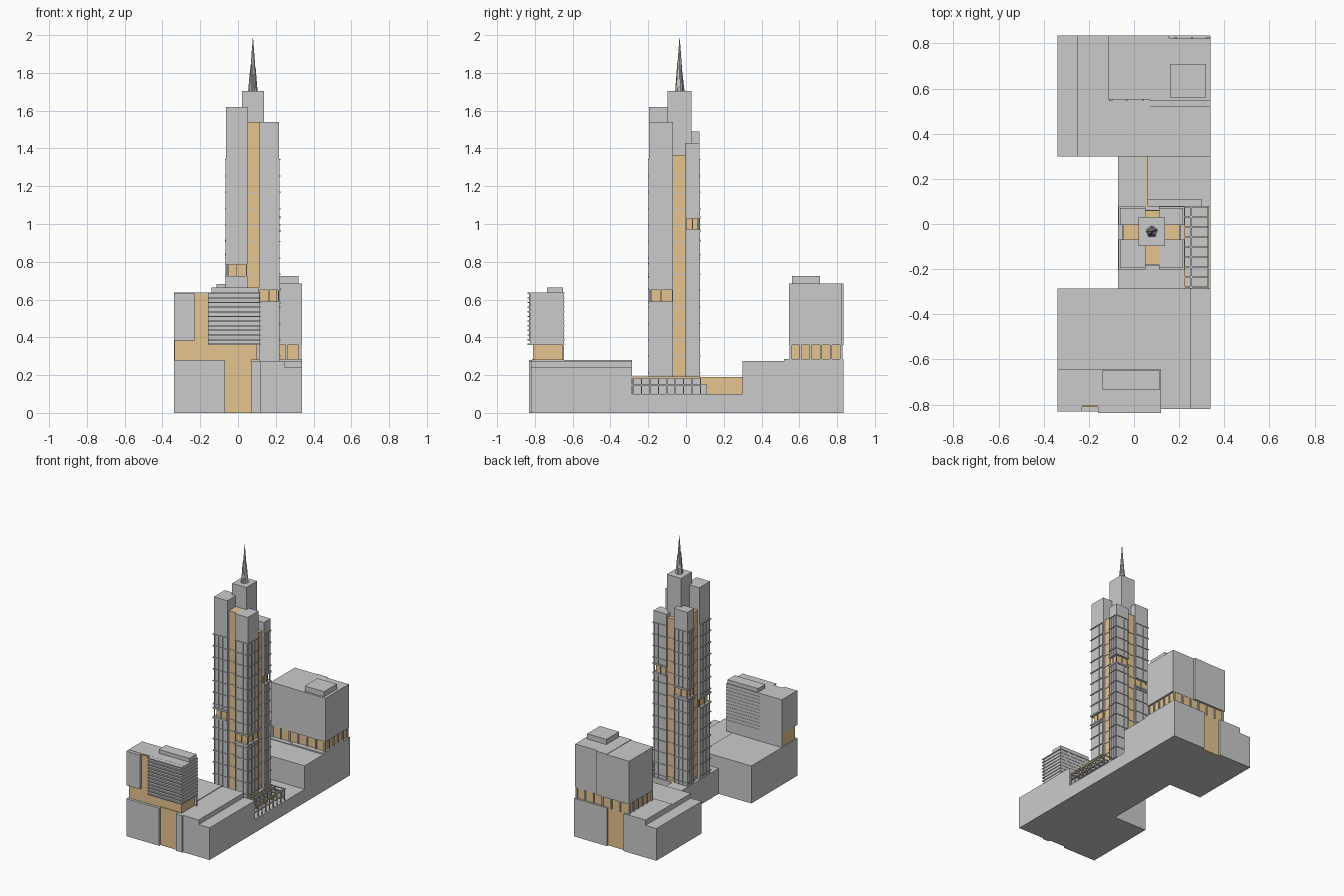
import bpy, bmesh, math
from mathutils import Matrix, Vector

tan = bpy.data.materials.new("tan_stone")
tan.diffuse_color = (0.8, 0.56, 0.28, 1)


def boxes(name, items, mat=None):
    """One object made of boxes given as (x0, x1, y0, y1, z0, z1)."""
    bm = bmesh.new()
    for x0, x1, y0, y1, z0, z1 in items:
        m = Matrix.Translation(((x0 + x1) / 2, (y0 + y1) / 2, (z0 + z1) / 2))
        m = m @ Matrix.Diagonal((x1 - x0, y1 - y0, z1 - z0, 1))
        bmesh.ops.create_cube(bm, size=1, matrix=m)
    me = bpy.data.meshes.new(name)
    bm.to_mesh(me)
    bm.free()
    ob = bpy.data.objects.new(name, me)
    bpy.context.collection.objects.link(ob)
    if mat:
        me.materials.append(mat)
    return ob


# front podium with a central tan entrance recess and a lower east strip
boxes("front_podium", [(-.34, -.07, -.83, -.285, 0, .28), (-.07, .07, -.805, -.285, 0, .28),
                       (.07, .12, -.83, -.285, 0, .275), (.12, .25, -.82, -.285, 0, .275),
                       (.25, .34, -.82, -.285, 0, .24)])
boxes("front_entrance", [(-.07, .07, -.815, -.805, 0, .285)], tan)

# front slab building: tan core, grey volumes, louvres, roof plant
boxes("slab_core", [(-.335, .10, -.81, -.65, .28, .63)], tan)
boxes("slab_volumes", [(-.34, -.23, -.83, -.65, .38, .635), (-.16, .115, -.825, -.65, .36, .635),
                       (-.34, .115, -.805, -.645, .625, .637), (-.34, .115, -.655, -.645, .28, .635)])
boxes("slab_louvres", [(-.16, .12, -.838, -.643, .36 + i * .0245, .367 + i * .0245) for i in range(12)])
boxes("slab_roof_plant", [(-.14, .112, -.735, -.65, .635, .665)])

# back podium
boxes("back_podium", [(-.34, -.25, .30, .835, 0, .24), (-.25, .07, .30, .545, 0, .275),
                      (.07, .34, .30, .52, 0, .275), (-.25, -.07, .52, .835, 0, .28),
                      (-.07, .07, .52, .81, 0, .28), (.07, .34, .52, .835, 0, .285)])
boxes("back_entrance", [(-.07, .07, .81, .82, 0, .285)], tan)

# back building raised on a tan storey with piers
boxes("back_tan_storey", [(-.10, .325, .555, .82, .28, .365)], tan)
piers = []
for i in range(7):
    x = -.11 + i * .0725
    piers += [(x, x + .01, .547, .56, .28, .36), (x, x + .01, .815, .828, .28, .36)]
for i in range(6):
    y = .547 + i * .054
    piers += [(.32, .333, y, y + .01, .28, .36), (-.108, -.095, y, y + .01, .28, .36)]
boxes("back_piers", piers)
boxes("back_building", [(-.115, .07, .552, .835, .36, .683), (.07, .155, .545, .835, .36, .686),
                        (.155, .34, .545, .822, .36, .686)])
boxes("back_roof_plant", [(.16, .32, .56, .71, .685, .725)])

# middle podium and terrace between the two ends
boxes("middle_podium", [(-.07, .34, -.285, .30, 0, .10), (-.07, .22, -.285, .08, .10, .19),
                        (-.07, .05, .08, .30, .10, .19), (.06, .30, .08, .11, .10, .15)])
boxes("terrace_wall", [(.05, .06, .08, .30, .10, .19)], tan)

# terrace pergola: posts, rungs and rails
frame = []
for i in range(9):
    y = -.283 + i * .0445
    frame += [(.22, .335, y, y + .006, .183, .19), (.328, .335, y, y + .006, .10, .19),
              (.25, .256, y, y + .006, .10, .19)]
frame += [(.326, .338, -.285, .078, .142, .15), (.248, .257, -.285, .078, .182, .19)]
boxes("pergola_frame", frame)
boxes("pergola_rail", [(.330, .338, -.285, .078, .182, .192), (.22, .227, -.285, .078, .182, .192)], tan)

# tower: four corner shafts of different heights, each with an open sky lobby
# name, x0, x1, y0, y1, top, lobby height, outward x and y
shafts = [("southwest", -.063, .05, -.195, -.068, 1.62, .725, -1, -1),
          ("southeast", .11, .218, -.195, -.068, 1.54, .59, 1, -1),
          ("northeast", .11, .218, -.005, .072, 1.43, .97, 1, 1),
          ("northwest", -.063, .05, -.005, .072, 1.49, .845, -1, 1)]
for n, x0, x1, y0, y1, top, lob, sx, sy in shafts:
    l1 = lob + .06
    boxes(n + "_shaft", [(x0, x1, y0, y1, .10, lob), (x0, x1, y0, y1, l1, top)])
    ix = (x0 + .012, x1) if sx < 0 else (x0, x1 - .012)
    iy = (y0 + .012, y1) if sy < 0 else (y0, y1 - .012)
    boxes(n + "_lobby", [(*ix, *iy, lob - .001, l1 + .001)], tan)
    t = .006
    ox = (x0 - t, x1) if sx < 0 else (x0, x1 + t)
    oy = (y0 - t, y1) if sy < 0 else (y0, y1 + t)
    # floor ledges and mullions on the two outer faces, lobby sills
    grid = [(*ox, *oy, lob - .012, lob), (*ox, *oy, l1, l1 + .012)]
    for i in range(14):
        z = .21 + i * .0868
        if not lob - .012 < z < l1:
            grid.append((*ox, *oy, z, z + .006))
    spans = [(.19, lob), (l1, 1.34)]
    for k in range(4):
        x = x0 + .004 + k * (x1 - x0 - .012) / 3
        y = y0 + .004 + k * (y1 - y0 - .012) / 3
        fx = (x0 - .003, x0) if sx < 0 else (x1, x1 + .003)
        fy = (y0 - .003, y0) if sy < 0 else (y1, y1 + .003)
        for a, b in spans:
            grid += [(x, x + .004, *fy, a, b), (*fx, y, y + .004, a, b)]
    # slim columns standing in the lobby opening
    for k in range(3):
        x = x0 + .002 + k * (x1 - x0 - .009) / 2
        y = y0 + .002 + k * (y1 - y0 - .009) / 2
        px = x0 if sx < 0 else x1 - .005
        py = y0 if sy < 0 else y1 - .005
        grid += [(x, x + .005, py, py + .005, lob, l1), (px, px + .005, y, y + .005, lob, l1)]
    boxes(n + "_facade_grid", grid)

# tan recessed strips between the shafts, and central core
boxes("tower_recesses", [(.05, .11, -.18, -.06, .10, 1.54), (.05, .11, -.03, .06, .10, 1.40),
                         (.08, .203, -.068, -.005, .10, 1.365), (-.048, .08, -.068, -.005, .10, 1.45)], tan)
strip = []
for i in range(13):
    z = .21 + i * .0868
    strip += [(.05, .11, -.183, .063, z, z + .005), (-.051, .206, -.068, -.005, z, z + .005)]
boxes("recess_ledges", strip)
boxes("tower_core", [(.02, .138, -.098, .03, .19, 1.705)])

# spire: one tall spike with shorter ones clustered around it
bm = bmesh.new()
spikes = [(0, 0, .022, .282)] + [(.014 * math.cos(a), .014 * math.sin(a), .012, h) for a, h in
                                 ((.4, .13), (1.6, .10), (2.9, .12), (4.1, .15), (5.3, .09))]
for dx, dy, r, h in spikes:
    bmesh.ops.create_cone(bm, cap_ends=True, segments=8, radius1=r, radius2=.001, depth=h,
                          matrix=Matrix.Translation(Vector((.079 + dx, -.034 + dy, 1.703 + h / 2))))
me = bpy.data.meshes.new("spire")
bm.to_mesh(me)
bm.free()
bpy.context.collection.objects.link(bpy.data.objects.new("spire", me))
